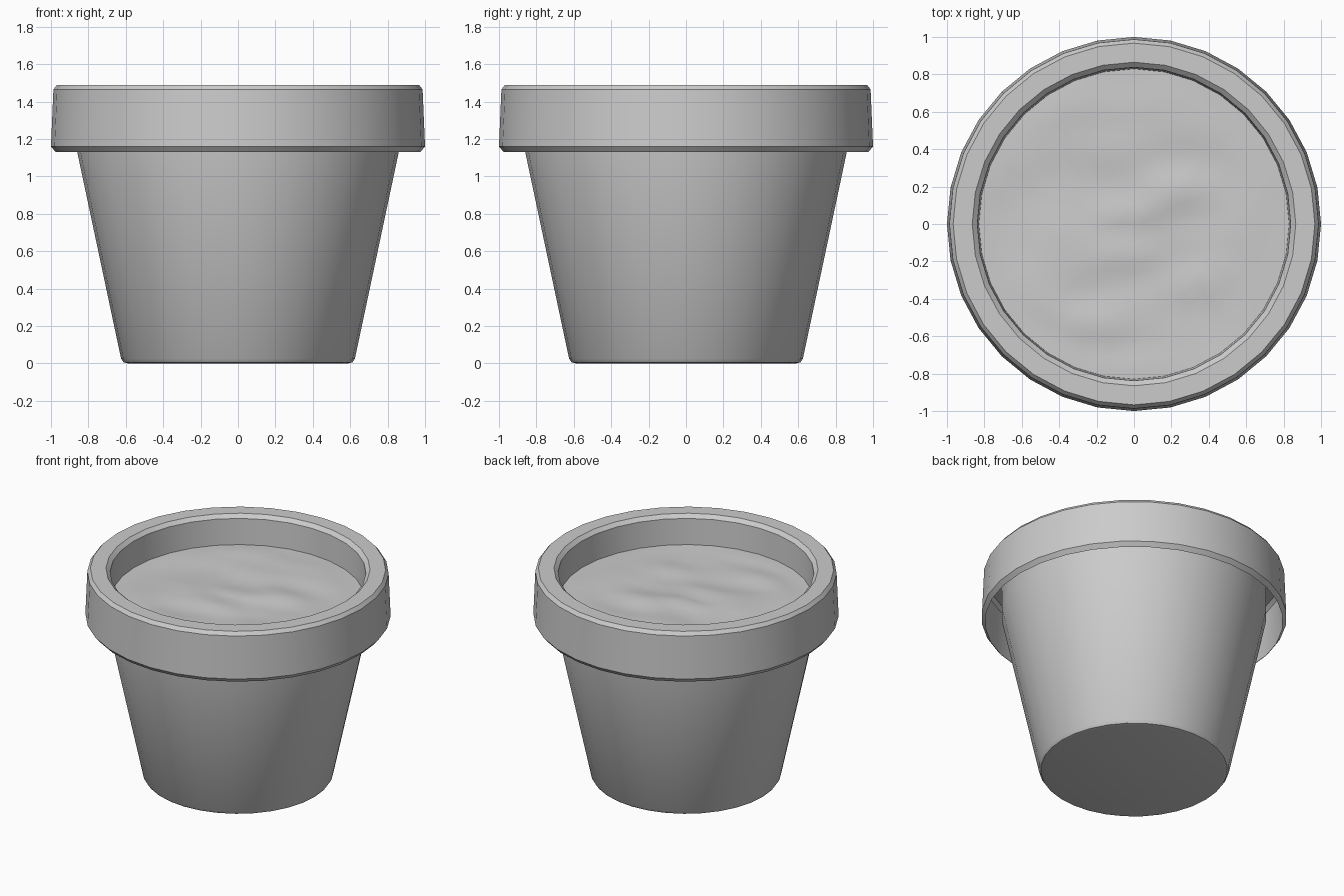
import bpy, math
from mathutils import Vector, noise

if "Cube" in bpy.data.objects:
    bpy.data.objects.remove(bpy.data.objects["Cube"])

SIDES = 32


def lathe(name, profile, angle=30, height=None):
    """Revolve (radius, z) points around z; a zero radius becomes a single centre point."""
    verts, faces, rings = [], [], []
    for r, z in profile:
        n = 1 if r == 0 else SIDES
        rings.append([len(verts) + i for i in range(n)])
        for i in range(n):
            a = 2 * math.pi * i / SIDES
            x, y = r * math.cos(a), r * math.sin(a)
            verts.append((x, y, z + (height(x, y) if height else 0)))
    for lo, hi in zip(rings, rings[1:]):
        for i in range(SIDES):
            j = (i + 1) % SIDES
            if len(lo) == 1:
                faces.append((lo[0], hi[j], hi[i]))
            elif len(hi) == 1:
                faces.append((lo[i], lo[j], hi[0]))
            else:
                faces.append((lo[i], lo[j], hi[j], hi[i]))
    mesh = bpy.data.meshes.new(name)
    mesh.from_pydata(verts, [], faces)
    obj = bpy.data.objects.new(name, mesh)
    bpy.context.collection.objects.link(obj)
    bpy.ops.object.select_all(action='DESELECT')
    obj.select_set(True)
    bpy.context.view_layer.objects.active = obj
    bpy.ops.object.shade_smooth_by_angle(angle=math.radians(angle))
    return obj


# Tapered body with closed base, turning upright inside the collar
lathe("pot_body", [(0, 0), (0.585, 0), (0.612, 0.006), (0.625, 0.025),
                   (0.868, 1.17), (0.868, 1.46)])

# Overhanging collar, open underneath, rolling over into the inner wall
lathe("pot_rim", [(0.975, 1.13), (1.0, 1.16), (0.987, 1.465), (0.967, 1.49),
                  (0.865, 1.49), (0.838, 1.465), (0.828, 1.25)])


# Lumpy soil filling the pot, gently undulating and level at the wall
def lumps(x, y):
    fade = min(1, (0.83 - math.hypot(x, y)) / 0.12)
    return 0.022 * fade * noise.noise(Vector((x * 2.6, y * 5.5, 3.7)))


soil = [(0.83 * k / 16, 1.28) for k in range(16, -1, -1)]
lathe("soil", soil, 60, lumps)
